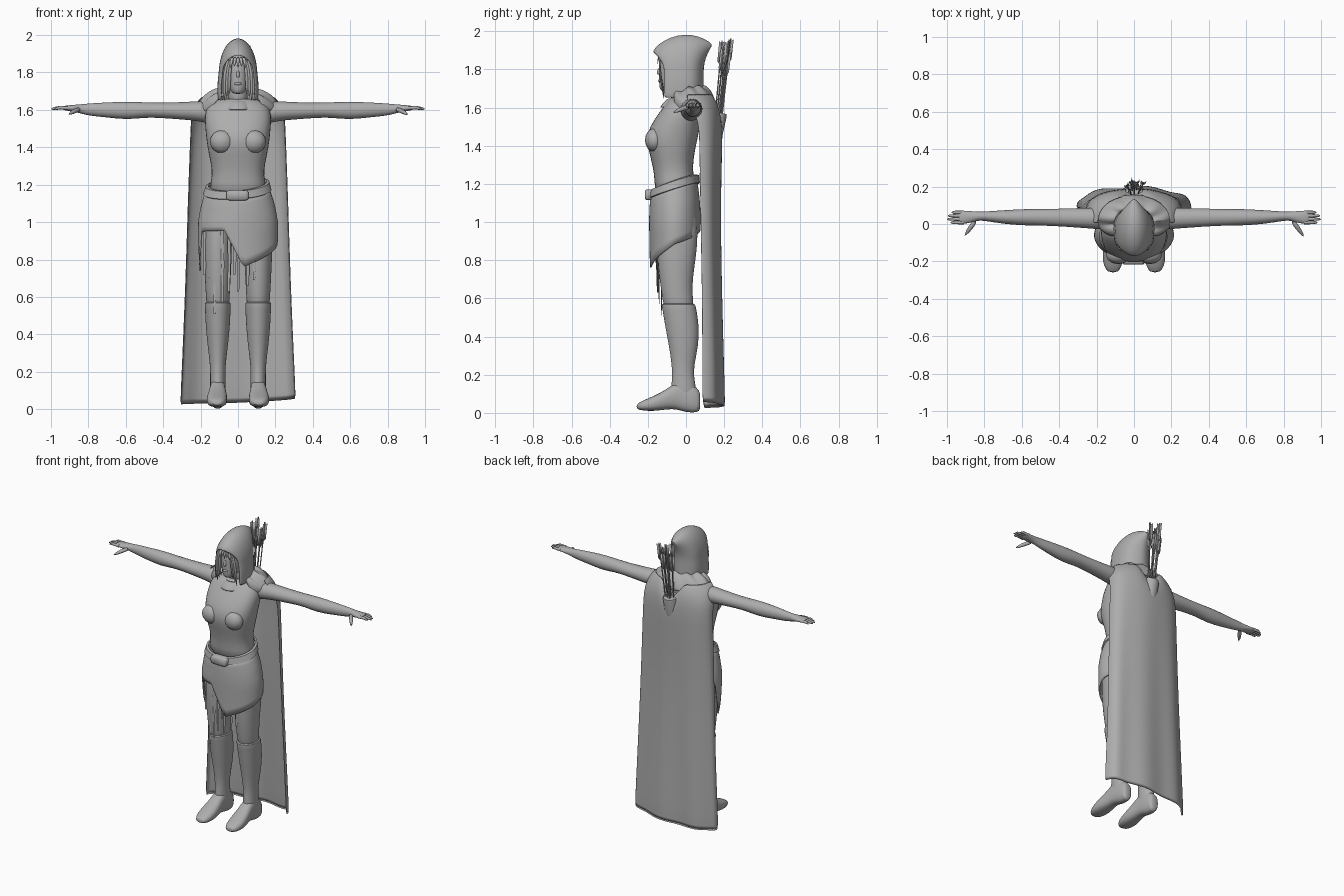
import bpy, bmesh, math, random
from mathutils import Vector

random.seed(4)
grey = bpy.data.materials.new("cloth_grey")
grey.diffuse_color = (0.42, 0.42, 0.42, 1)


def grid(name, rows, closed=True, cap=True, sub=1, thick=0):
    """Skin a list of equally long point rows."""
    bm = bmesh.new()
    vs = [[bm.verts.new(p) for p in r] for r in rows]
    n = len(rows[0])
    for a, b in zip(vs, vs[1:]):
        for i in range(n if closed else n - 1):
            j = (i + 1) % n
            bm.faces.new((a[i], a[j], b[j], b[i]))
    if closed and cap:
        bm.faces.new(vs[0][::-1])
        bm.faces.new(vs[-1])
    bmesh.ops.remove_doubles(bm, verts=bm.verts, dist=1e-5)
    bmesh.ops.recalc_face_normals(bm, faces=bm.faces)
    me = bpy.data.meshes.new(name)
    bm.to_mesh(me)
    bm.free()
    me.materials.append(grey)
    ob = bpy.data.objects.new(name, me)
    bpy.context.collection.objects.link(ob)
    if thick:
        m = ob.modifiers.new("thickness", 'SOLIDIFY')
        m.thickness, m.offset = thick, 0
    if sub:
        m = ob.modifiers.new("smooth", 'SUBSURF')
        m.levels = m.render_levels = sub
    bpy.ops.object.select_all(action='DESELECT')
    ob.select_set(True)
    bpy.context.view_layer.objects.active = ob
    bpy.ops.object.shade_smooth_by_angle(angle=math.radians(50))
    return ob


def ring(c, u, v, n=20, p=2.0):
    """Superellipse around c spanned by u and v."""
    f = lambda t: math.copysign(abs(t) ** (2 / p), t)
    c, u, v = Vector(c), Vector(u), Vector(v)
    return [c + u * f(math.cos(2 * math.pi * i / n)) + v * f(math.sin(2 * math.pi * i / n))
            for i in range(n)]


def level(z, rx, yf, yb, cx=0, n=20, p=2.0):
    return ring((cx, (yf + yb) / 2, z), (rx, 0, 0), (0, (yb - yf) / 2, 0), n, p)


def tube(name, pts, n=8, sub=0, flat=1.0):
    """Round limb through (x, y, z, radius) points."""
    ps = [Vector(p[:3]) for p in pts]
    rows = []
    for i, p in enumerate(pts):
        d = (ps[min(i + 1, len(ps) - 1)] - ps[max(i - 1, 0)]).normalized()
        u = d.cross(Vector((0, 1, 0)) if abs(d.y) < 0.8 else Vector((1, 0, 0))).normalized()
        rows.append(ring(ps[i], u * p[3], d.cross(u) * p[3] * flat, n))
    return grid(name, rows, sub=sub)


def lerp(table, t):
    """Linear lookup in rows sorted by their first value."""
    if t <= table[0][0]:
        return table[0][1:]
    for a, b in zip(table, table[1:]):
        if t <= b[0]:
            k = (t - a[0]) / (b[0] - a[0])
            return [x + (y - x) * k for x, y in zip(a[1:], b[1:])]
    return table[-1][1:]


def ball(name, c, r):
    rows = []
    for i in range(9):
        a = math.pi * (i + 0.15) / 8.3
        s = math.sin(a)
        rows.append(ring((c[0], c[1], c[2] + r[2] * math.cos(a)), (r[0] * s, 0, 0), (0, r[1] * s, 0), 12))
    return grid(name, rows, sub=0)


# torso and neck
grid("torso", [level(*r, p=2.35) for r in [
    (1.12, .165, -.165, .055), (1.22, .144, -.165, .045), (1.28, .139, -.173, .035),
    (1.36, .157, -.192, .045), (1.43, .17, -.212, .06), (1.50, .176, -.192, .075),
    (1.57, .182, -.145, .085), (1.63, .165, -.1, .085), (1.665, .10, -.08, .08)]])
tube("neck", [(0, -.01, 1.62, .06), (0, -.02, 1.68, .05), (0, -.03, 1.76, .05)], 14, 1)
collar = [level(1.6, .085, -.135, .07), level(1.615, .08, -.125, .07), level(1.65, .07, -.09, .07)]
grid("neckline", collar, cap=False, thick=.008)

# head and face
grid("head", [level(*r) for r in [
    (1.685, .02, -.125, -.085), (1.695, .036, -.137, -.04), (1.72, .053, -.142, 0),
    (1.76, .063, -.142, .03), (1.80, .069, -.142, .05), (1.85, .07, -.138, .05),
    (1.9, .06, -.12, .04), (1.94, .03, -.08, 0)]])
tube("nose", [(0, -.132, 1.815, .006), (0, -.147, 1.785, .011), (0, -.142, 1.772, .009)], 8, 1)
ball("lips", (0, -.138, 1.74), (.02, .008, .008))

# hood built from arches running front to back
arches = [(-.172, -.115, .083, 1.89), (-.15, -.1, .092, 1.925), (-.08, -.07, .097, 1.968),
          (0, -.02, .1, 1.982), (.06, .03, .095, 1.972), (.108, .06, .072, 1.95),
          (.135, .082, .03, 1.932), (.125, .09, 0, 1.915)]
rows = []
for yt, ys, w, zt in arches:
    row = [Vector((w * 1.06, ys, z)) for z in (1.65, 1.70, 1.75)]
    for i in range(17):
        a = math.pi * i / 16
        s = math.sin(a)
        row.append(Vector((w * math.cos(a), ys + (yt - ys) * s * s, 1.79 + (zt - 1.79) * s)))
    row += [Vector((-w * 1.06, ys, z)) for z in (1.75, 1.70, 1.65)]
    rows.append(row)
grid("hood", rows, closed=False, thick=.01)

# hair locks and bangs
for s in (-1, 1):
    for k in range(3):
        x = s * (.045 + .012 * k)
        tube("hair_lock", [(x * .7, -.135, 1.875, .006), (x, -.14, 1.82, .011), (x * 1.08, -.128, 1.73, .011),
                           (x * 1.05, -.115, 1.68 - .02 * k, .003)], 6, 1, .6)
for k in range(5):
    x = -.036 + .018 * k
    tube("bang", [(x * .8, -.13, 1.885, .009), (x, -.148, 1.855, .01), (x * 1.1, -.149, 1.825 + .008 * (k % 2), .002)],
         6, 1, .5)

for s in (-1, 1):
    ball("bust", (s * .085, -.165, 1.43), (.065, .05, .062))
    # arm
    grid("arm", [ring((s * x, y, z), (0, ry, 0), (0, 0, rz), 16) for x, y, z, ry, rz in [
        (.13, .025, 1.58, .06, .065), (.2, .03, 1.594, .058, .055), (.3, .033, 1.595, .053, .047),
        (.42, .035, 1.598, .047, .041), (.5, .036, 1.6, .045, .041), (.59, .036, 1.596, .045, .05),
        (.7, .037, 1.6, .037, .041), (.8, .042, 1.602, .025, .033), (.835, .042, 1.605, .023, .026),
        (.87, .038, 1.608, .032, .02), (.92, .036, 1.61, .037, .014), (.94, .036, 1.61, .03, .009)]])
    for k, tip in enumerate((.98, .998, .995, .975)):
        y = .008 + .018 * k
        tube("finger", [(s * .91, y, 1.61, .01), (s * .955, y, 1.612, .009), (s * (tip - .01), y, 1.607, .007),
                        (s * tip, y, 1.605, .003)], 8)
    tube("thumb", [(s * .845, .02, 1.605, .014), (s * .875, -.02, 1.594, .014), (s * .895, -.048, 1.582, .01),
                   (s * .907, -.067, 1.575, .004)], 8, 1)
    # leg, boot shaft and foot
    grid("leg", [level(z, rx, f, b, s * .108, 18) for z, rx, f, b in [
        (1.1, .07, -.14, .05), (.95, .078, -.155, .068), (.8, .075, -.15, .052), (.7, .07, -.14, .035),
        (.6, .064, -.125, .035), (.5, .06, -.11, .05)]])
    grid("boot", [level(z, rx, f, b, s * .108, 18) for z, rx, f, b in [
        (.575, .06, -.115, .035), (.57, .07, -.132, .05), (.55, .07, -.126, .055), (.45, .066, -.11, .071),
        (.35, .057, -.09, .066), (.25, .043, -.075, .043), (.19, .041, -.073, .042), (.12, .042, -.08, .055),
        (.06, .04, -.07, .06)]])
    grid("foot", [ring((s * cx, y, (lo + hi) / 2), (w, 0, 0), (0, 0, (hi - lo) / 2), 16, 2.5)
                  for y, cx, w, lo, hi in [
        (.075, .108, .022, .02, .10), (.065, .108, .036, .0, .13), (0, .108, .042, .0, .17),
        (-.05, .109, .043, .02, .165), (-.1, .11, .05, .018, .125), (-.17, .113, .059, .008, .088),
        (-.23, .113, .048, .012, .064), (-.26, .112, .025, .02, .045)]])

# wrapped skirt with a slanted hem
body = [(.7, .2, -.185, .06), (.9, .209, -.187, .072), (1.0, .21, -.19, .073), (1.1, .192, -.186, .07),
        (1.2, .157, -.172, .058), (1.3, .14, -.168, .05)]
hem = [(-180, .74), (-170, .80), (-158, .95), (-110, .955), (-82, .76), (0, .885), (90, .96), (165, .95), (180, .74)]


def hip(deg, z, grow=0):
    rx, f, b = lerp(body, z)
    a = math.radians(deg)
    return Vector(((rx + grow) * math.cos(a), (f + b) / 2 + ((b - f) / 2 + grow) * math.sin(a), z))


belt_z = lambda d: 1.185 + .04 * math.sin(math.radians(d)) + .012 * math.cos(math.radians(d))
degs = [-180 + 5 * i for i in range(72)]
grid("skirt", [[hip(d, belt_z(d) + (lerp(hem, d)[0] - belt_z(d)) * t / 8) for d in degs] for t in range(9)],
     cap=False, sub=0, thick=.008)
grid("belt", [[hip(d, belt_z(d) + h, g) for d in degs] for h, g in
              ((-.024, .002), (-.02, .013), (.02, .013), (.024, 0))], cap=False, sub=0)
grid("buckle", [ring((-.003, y, 1.143), (w, 0, 0), (0, 0, h), 16, 5) for y, w, h in
                ((-.17, .06, .028), (-.208, .06, .028), (-.216, .052, .021))], sub=0)

# hanging fringe strips
for x, top, low in ((-.18, .97, .72), (-.15, .97, .7), (-.125, .97, .51), (-.085, .97, .57), (-.05, .97, .63),
                    (-.02, .9, .72), (0, .85, .63), (.05, .82, .66), (.085, .83, .69)):
    y = -.055 - .105 * math.sqrt(1 - (x / .2) ** 2)
    tube("fringe", [(x, y, top, .008), (x + .004, y + .008, (top + low) / 2, .008), (x, y + .01, low, .006)], 4, 0, .4)

# shoulder mantle, open at the throat
rows = []
for z, rx, f, b in [(1.71, .1, -.07, .09), (1.70, .135, -.085, .11), (1.675, .175, -.09, .13),
                    (1.64, .205, -.085, .145), (1.61, .215, -.07, .155)]:
    row = []
    for i in range(33):
        a = math.radians(-50 + 280 * i / 32)
        wave = .008 * math.sin(i * 1.3 + z * 30)
        row.append(Vector((rx * math.cos(a), (f + b) / 2 + (b - f) / 2 * math.sin(a), z + wave - .02 * (math.sin(a) < 0))))
    rows.append(row)
grid("mantle", rows, closed=False, thick=.012)

# cape with soft folds and a notch for the quiver
rows = []
for z, w, ye, ym in [(1.67, .19, .0, .15), (1.63, .23, .01, .17), (1.57, .248, .05, .185), (1.48, .252, .07, .188),
                     (1.35, .257, .07, .185), (1.1, .266, .075, .178), (.8, .275, .08, .18), (.5, .286, .085, .186),
                     (.25, .297, .085, .192), (.025, .307, .085, .198)]:
    row = []
    for i in range(41):
        u = -1 + i / 20
        a = u * math.pi / 2
        x = w * math.sin(a)
        fold = .007 * math.sin(u * 11) * (1.7 - z) / 1.7
        notch = .11 * max(0, 1 - abs(x) / .09) * max(0, min(1, (z - 1.4) / .27))
        drop = .025 * max(0, u) * max(0, 1 - z) - .01 * max(0, -u) * max(0, 1 - z)
        row.append(Vector((x, ye + (ym - ye) * math.cos(a) ** .8 + fold if abs(u) < 1 else ye, z - notch + drop)))
    rows.append(row)
grid("cape", rows, closed=False, thick=.006)

# quiver and arrows
tube("quiver", [(0, .1, 1.2, .035), (0, .13, 1.38, .045), (0, .165, 1.56, .05), (0, .168, 1.575, .046)], 14)
for k in range(9):
    a = 2.4 * k
    r = .032 * math.sqrt(k / 9)
    p = Vector((r * math.cos(a), .165 + r * math.sin(a) * .7, 1.5))
    q = Vector((p.x * 1.8, .212 + (p.y - .165) * 1.3, random.uniform(1.88, 1.97)))
    tube("arrow_shaft", [(*p, .004), (*q, .004)], 6)
    d = (q - p).normalized()
    for j in range(3):
        b = a + j * 2.094
        o = Vector((math.cos(b), math.sin(b), 0)) * .016
        grid("arrow_feather", [[q - d * .13, q - d * .015], [q - d * .11 + o, q - d * .005 + o]],
             closed=False, sub=0, thick=.002)
